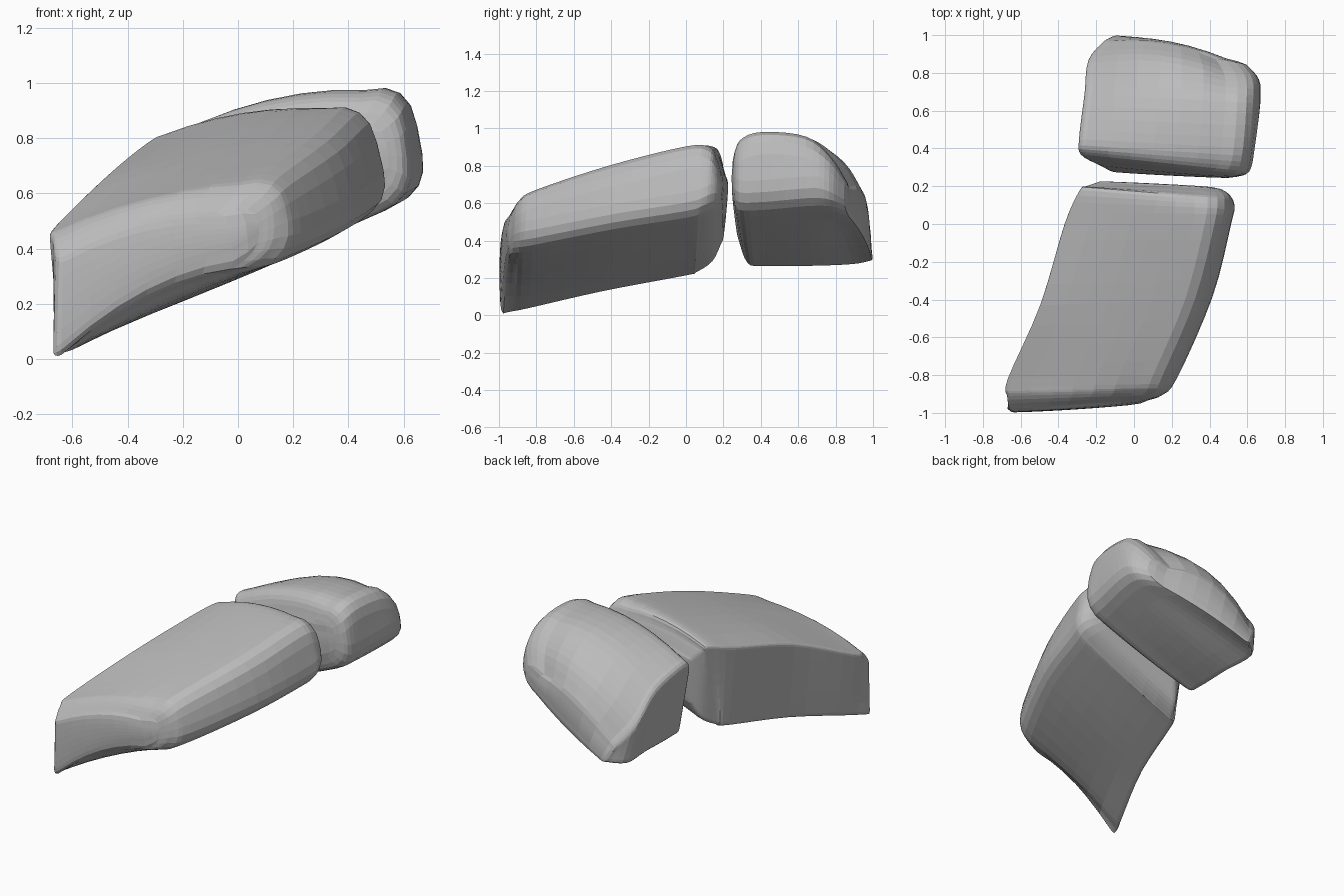
import bpy
import bmesh
from mathutils import Vector

cube = bpy.data.objects.get("Cube")
if cube:
    bpy.data.objects.remove(cube, do_unlink=True)

grey = bpy.data.materials.new("plain grey")
grey.use_nodes = True
colour = (0.5, 0.5, 0.5, 1)
grey.diffuse_color = colour
grey.node_tree.nodes["Principled BSDF"].inputs["Base Color"].default_value = colour

CORNER_STEPS = 4
EDGE_STEPS = 6
SIDE = CORNER_STEPS + EDGE_STEPS


def catmull(a, b, c, d, t):
    """Smooth value between b and c."""
    return b + 0.5 * t * (c - a + t * (2 * a - 5 * b + 4 * c - d + t * (3 * (b - c) + d - a)))


def smooth_stations(stations, steps):
    """Insert in-between stations along the length of a part."""
    result = []
    last = len(stations) - 1
    for i in range(last):
        around = [stations[min(max(i + k, 0), last)] for k in (-1, 0, 1, 2)]
        for s in range(steps):
            result.append([catmull(*values, s / steps) for values in zip(*around)])
    result.append(list(stations[-1]))
    return result


def rounded_ring(station, radii):
    """Four-cornered section with softened corners and arched top and bottom."""
    corners = station[:4]
    arches = (station[4], Vector(), station[5], Vector())
    cuts = []
    for i, corner in enumerate(corners):
        before = corners[i - 1] - corner
        after = corners[(i + 1) % 4] - corner
        start = corner + before * min(radii[i] / before.length, 0.4)
        end = corner + after * min(radii[i] / after.length, 0.4)
        cuts.append((start, corner, end))
    ring = []
    for i, (start, corner, end) in enumerate(cuts):
        for s in range(CORNER_STEPS):
            t = s / CORNER_STEPS
            ring.append(start * (1 - t) ** 2 + corner * 2 * t * (1 - t) + end * t * t)
        target = cuts[(i + 1) % 4][0]
        for s in range(EDGE_STEPS):
            t = s / EDGE_STEPS
            ring.append(end.lerp(target, t) + arches[i] * 4 * t * (1 - t))
    return ring


def add_cap(bm, loop, bulge):
    """Close an end with a gently domed grid spanned between its four sides."""
    first = CORNER_STEPS // 2
    top, right, bottom, left = [
        [loop[(first + side * SIDE + k) % len(loop)] for k in range(SIDE + 1)] for side in range(4)]
    bottom.reverse()
    left.reverse()
    grid = []
    for j in range(SIDE + 1):
        v = j / SIDE
        row = []
        for i in range(SIDE + 1):
            u = i / SIDE
            if j == 0:
                row.append(top[i])
            elif j == SIDE:
                row.append(bottom[i])
            elif i == 0:
                row.append(left[j])
            elif i == SIDE:
                row.append(right[j])
            else:
                across = left[j].co.lerp(right[j].co, u)
                down = top[i].co.lerp(bottom[i].co, v)
                flat = top[0].co.lerp(top[-1].co, u).lerp(bottom[0].co.lerp(bottom[-1].co, u), v)
                dome = 4 * (u * (1 - u) * v * (1 - v)) ** 0.5
                row.append(bm.verts.new(across + down - flat + bulge * dome))
        grid.append(row)
    for upper, lower in zip(grid, grid[1:]):
        for i in range(SIDE):
            bm.faces.new((upper[i], upper[i + 1], lower[i + 1], lower[i]))


def build_part(name, stations, radii, front_bulge, back_bulge):
    stations = [[Vector(p) for p in station] for station in stations]
    rings = [rounded_ring(s, radii) for s in smooth_stations(stations, 4)]
    bm = bmesh.new()
    loops = [[bm.verts.new(p) for p in ring] for ring in rings]
    count = len(loops[0])
    for a, b in zip(loops, loops[1:]):
        for i in range(count):
            j = (i + 1) % count
            bm.faces.new((a[i], a[j], b[j], b[i]))
    add_cap(bm, loops[0], Vector((0, front_bulge, 0)))
    add_cap(bm, loops[-1], Vector((0, back_bulge, 0)))
    bmesh.ops.recalc_face_normals(bm, faces=bm.faces)
    mesh = bpy.data.meshes.new(name)
    bm.to_mesh(mesh)
    bm.free()
    mesh.materials.append(grey)
    part = bpy.data.objects.new(name, mesh)
    bpy.context.collection.objects.link(part)
    return part


def arch(z, y=0):
    return (0, y, z)


# Long front block: top right side, top left side, bottom left side, bottom right side,
# then the arch of the top and bottom edges, for each station from front to back
front_stations = [
    ((-.66, -.98, .38), (.07, -.93, .57), (.08, -.935, .38), (-.67, -.978, 0), arch(.04), arch(.06)),
    ((-.672, -.91, .45), (.14, -.89, .64), (.16, -.91, .385), (-.66, -.94, .01), arch(.04), arch(.05)),
    ((-.672, -.82, .48), (.18, -.8, .7), (.25, -.82, .395), (-.61, -.84, .03), arch(.03), arch(.02)),
    ((-.5, -.43, .65), (.35, -.4, .83), (.44, -.38, .48), (-.44, -.45, .12), arch(.02), arch(-.01)),
    ((-.37, 0, .76), (.455, 0, .93), (.535, 0, .54), (-.31, 0, .205), arch(.03), arch(-.01)),
    ((-.29, .18, .81), (.47, .12, .92), (.555, .09, .57), (-.27, .05, .22), arch(.035), arch(-.01)),
    ((-.26, .2, .78), (.465, .16, .85), (.53, .15, .6), (-.22, .14, .28), arch(.03), arch(0)),
    ((-.2, .22, .72), (.43, .185, .77), (.48, .185, .63), (-.18, .19, .38), arch(.02), arch(0)),
]
build_part("front_block", front_stations, (.025, .15, .12, .035), -.025, .015)

# Short rear block, sloping down to the back
rear_stations = [
    ((-.2, .32, .69), (.52, .25, .88), (.56, .25, .64), (-.12, .28, .4), arch(.03), arch(0)),
    ((-.29, .37, .76), (.58, .28, .965), (.63, .28, .585), (-.18, .33, .27), arch(.05), arch(-.01)),
    ((-.3, .45, .79), (.61, .4, 1.01), (.655, .42, .585), (-.19, .42, .255), arch(.05), arch(-.01)),
    ((-.27, .69, .71), (.625, .64, .99), (.69, .64, .605), (-.185, .68, .255), arch(.075), arch(-.01)),
    ((-.25, .86, .55), (.62, .77, .88), (.685, .76, .605), (-.2, .9, .265), arch(.09, .04), arch(0, .01)),
    ((-.17, .965, .42), (.57, .85, .75), (.61, .84, .585), (-.1, 1, .285), arch(.08, .04), arch(0, .02)),
]
build_part("rear_block", rear_stations, (.05, .15, .14, .04), -.015, .015)
